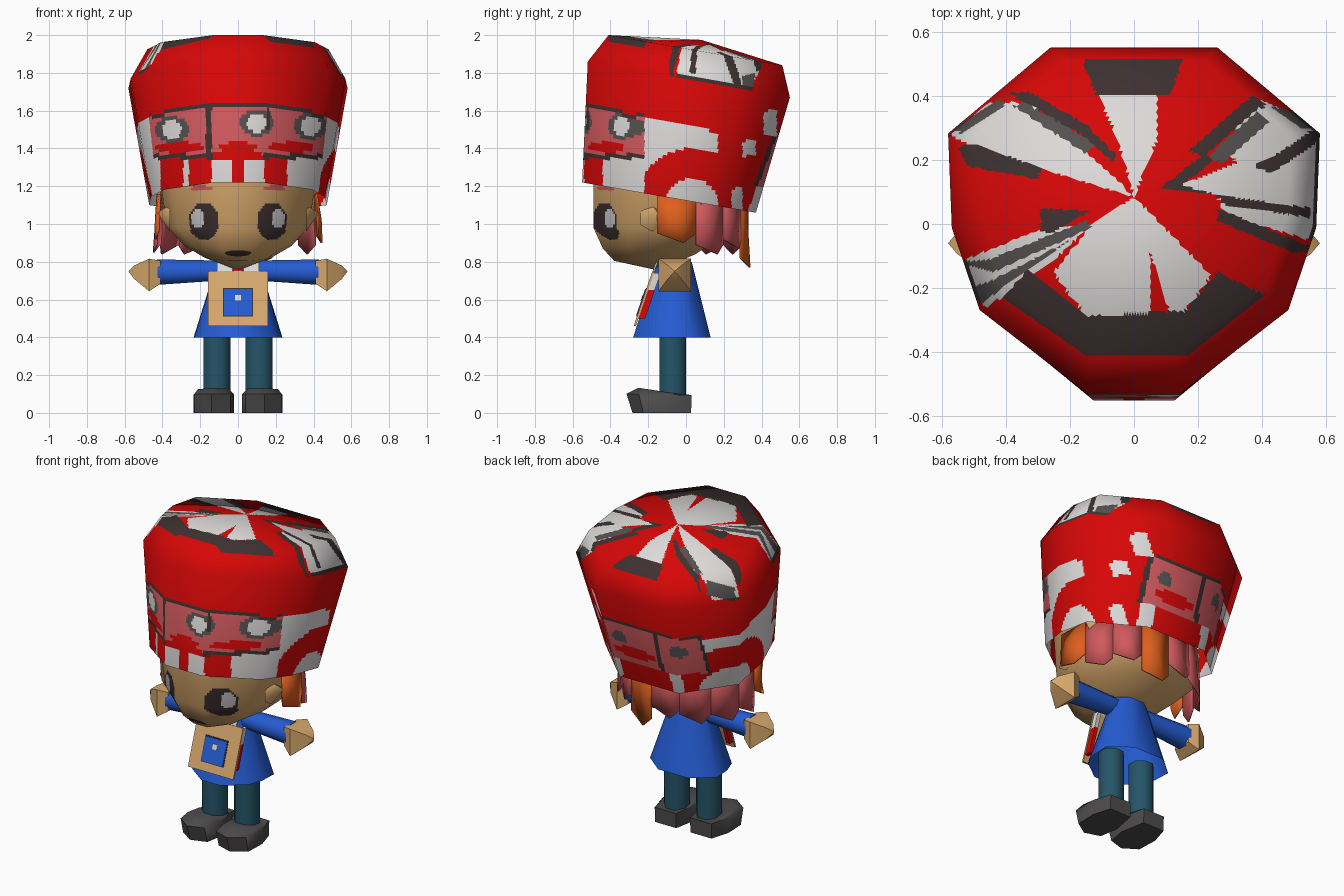
import bpy, bmesh, math
from mathutils import Vector

if "Cube" in bpy.data.objects:
    bpy.data.objects.remove(bpy.data.objects["Cube"])

COLOURS = {
    "red": (0.68, 0.002, 0.002), "white": (0.73, 0.70, 0.70), "dark": (0.048, 0.03, 0.03),
    "grey": (0.09, 0.08, 0.08), "pink": (0.63, 0.10, 0.11), "orange": (0.73, 0.115, 0.013),
    "skin": (0.68, 0.39, 0.15), "blue": (0.018, 0.107, 0.65), "teal": (0.018, 0.09, 0.14),
    "shoe_grey": (0.075, 0.07, 0.07)}
NAMES = list(COLOURS)
for n, c in COLOURS.items():
    bpy.data.materials.new(n).diffuse_color = (*c, 1)


def finish(name, bm, colour, paint=None, angle=50):
    """Turn a bmesh into an object, in one colour or painted by a rule."""
    bmesh.ops.recalc_face_normals(bm, faces=bm.faces)
    used = NAMES if paint else [colour]
    if paint:
        for f in bm.faces:
            f.material_index = NAMES.index(paint(*f.calc_center_median()))
    me = bpy.data.meshes.new(name)
    bm.to_mesh(me)
    bm.free()
    ob = bpy.data.objects.new(name, me)
    bpy.context.collection.objects.link(ob)
    for n in used:
        me.materials.append(bpy.data.materials[n])
    bpy.ops.object.select_all(action='DESELECT')
    ob.select_set(True)
    bpy.context.view_layer.objects.active = ob
    bpy.ops.object.shade_smooth_by_angle(angle=math.radians(angle))
    return ob


def loft(name, rings, colour, paint=None, cuts=0, apex=None, angle=50, cap=True):
    bm = bmesh.new()
    vs = [[bm.verts.new(p) for p in r] for r in rings]
    n = len(vs[0])
    for a, b in zip(vs, vs[1:]):
        for i in range(n):
            bm.faces.new((a[i], a[(i + 1) % n], b[(i + 1) % n], b[i]))
    if apex:
        top = bm.verts.new(apex)
        for i in range(n):
            bm.faces.new((vs[-1][i], vs[-1][(i + 1) % n], top))
    else:
        bm.faces.new(vs[-1])
    if cuts:
        bmesh.ops.subdivide_edges(bm, edges=bm.edges[:], cuts=cuts, use_grid_fill=True)
    if cap:
        bmesh.ops.holes_fill(bm, edges=[e for e in bm.edges if e.is_boundary], sides=0)
    return finish(name, bm, colour, paint, angle)


def painted_loft(name, rings, paint, cuts, apex):
    """Finely divided loft for painting, shaded as smoothly as its coarse form."""
    coarse = loft("coarse_form", rings, "red", apex=apex, angle=180, cap=False)
    ob = loft(name, rings, "red", paint, cuts, apex, 180, False)
    mod = ob.modifiers.new("soft_shading", 'DATA_TRANSFER')
    mod.object = coarse
    mod.use_loop_data = True
    mod.data_types_loops = {'CUSTOM_NORMAL'}
    mod.loop_mapping = 'POLYINTERP_NEAREST'
    bpy.ops.object.modifier_apply(modifier=mod.name)
    bpy.data.objects.remove(coarse)


HALF = [(0.27, -1), (0.83, -0.53), (0.98, -0.05), (1, 0.5), (0.45, 1)]
SHAPE = HALF + [(-x, y) for x, y in reversed(HALF)]


def ring(yf, zf, yb, zb, w):
    """Ten-sided ring from a front point to a back point, half width w."""
    return [(x * w, yf + (yb - yf) * (y + 1) / 2, zf + (zb - zf) * (y + 1) / 2) for x, y in SHAPE]


def round_ring(c, r, axis, n=8):
    out = []
    for i in range(n):
        a = 2 * math.pi * (i + 0.5) / n
        u, v = r * math.cos(a), r * math.sin(a)
        out.append(Vector(c) + Vector((0, u, v) if axis == 'x' else (u, v, 0)))
    return out


def inside(x, y, poly):
    hit = False
    for (x1, y1), (x2, y2) in zip(poly, poly[1:] + poly[:1]):
        if (y1 > y) != (y2 > y) and x < x1 + (y - y1) * (x2 - x1) / (y2 - y1):
            hit = not hit
    return hit


def oval(x, z, cx, cz, rx, rz):
    return ((x - cx) / rx) ** 2 + ((z - cz) / rz) ** 2 < 1


# crown markings, in plan
CROWN_DARK = [
    [(-.41, -.23), (-.33, -.14), (-.15, -.29), (.16, -.27), (.26, -.15), (.41, -.22), (.17, -.41), (-.15, -.41)],
    [(-.16, .515), (.155, .515), (.11, .4), (-.12, .4)],
    [(-.4, .41), (-.32, .41), (-.15, .31), (-.05, .21), (-.07, .2), (-.15, .27), (-.33, .375)],
    [(-.55, .24), (-.5, .25), (-.29, .175), (-.3, .14), (-.52, .18)],
    [(-.29, .05), (-.14, .04), (-.26, -.03), (-.29, -.02)],
    [(.17, .23), (.37, .4), (.42, .37), (.39, .36), (.22, .21)],
    [(.37, .18), (.45, .22), (.58, .31), (.58, .26), (.43, .16)],
    [(.26, .09), (.55, .05), (.55, .02), (.28, .06)],
    [(.26, .01), (.5, -.09), (.57, -.08), (.5, -.05), (.26, .05)],
    [(.08, .11), (.22, .22), (.25, .2), (.15, .12), (.26, .09)]]
CROWN_GREY = [
    [(-.38, .37), (-.34, .38), (-.12, .25), (-.15, .22)],
    [(.22, .2), (.38, .35), (.42, .32), (.28, .19)],
    [(-.55, -.12), (-.45, -.11), (-.15, .01), (-.13, -.01), (-.44, -.15)],
    [(-.52, -.2), (-.45, -.18), (-.2, -.05), (-.48, -.25)],
    [(.42, .37), (.5, .35), (.58, .29), (.52, .3)],
    [(-.56, .3), (-.42, .39), (-.4, .37), (-.54, .28)]]
CROWN_WHITE = [
    [(-.11, .4), (.075, .4), (.075, .27), (0, .085), (-.05, .26)],
    [(0, .085), (.24, -.16), (.16, -.27), (.11, -.27), (.05, -.09), (.05, -.28), (-.15, -.29), (-.25, -.15), (-.13, 0)],
    [(-.58, .28), (-.45, .38), (-.33, .38), (-.13, .21), (0, .085), (-.3, .175), (-.52, .25)],
    [(-.13, 0), (-.27, -.13), (-.46, -.26), (-.56, -.18), (-.55, -.12), (-.3, -.02)],
    [(.14, .12), (.32, .19), (.28, .25), (.39, .39), (.59, .3), (.58, -.06), (.28, .03), (.26, .09)]]


def hat_paint(x, y, z):
    low = 1.768 - 0.178 * y
    if z > low:  # crown
        for polys, colour in ((CROWN_DARK, "dark"), (CROWN_GREY, "grey"), (CROWN_WHITE, "white")):
            if any(inside(x, y, p) for p in polys):
                return "dark" if z < low + .018 else colour
        return "red"
    ax = abs(x)
    if y < -0.22:  # goggles and brow band on the front
        top = 1.64 - 0.2 * max(0, ax - 0.17)
        if 1.37 < z < top:
            if z > top - 0.02 or abs(x + 0.155) < 0.015 or (abs(x - .16) < .008 and z > 1.5):
                return "dark"
            for cx, cz in ((-.35, 1.5), (.1, 1.535), (.385, 1.52)):
                if oval(x, z, cx, cz, .052, .05):
                    return "white"
                if oval(x, z, cx, cz, .09, .07):
                    return "grey"
            for cx, w in ((-.31, .13), (.0, .1), (.28, .12)):
                if oval(x, z, cx, 1.405, w, .03):
                    return "red"
            return "pink"
        if z <= 1.37:
            if ax > 0.13 and z > 1.345:
                return "dark"
            if .03 < ax < .14 and z < 1.34 or ax > .26 and (x > 0 or ax < .29 or ax > .41):
                return "white"
        return "red"
    if y > 0.25 and -0.37 < x < 0.28 and 1.2 < z < 1.47:  # rear goggle panel
        if z > 1.455 or x > 0.255 or x < -0.355 or abs(x + .12) < .015:
            return "dark"
        if oval(x, z, .15, 1.36, .05, .04) or oval(x, z, -.25, 1.36, .05, .04):
            return "grey"
        return "red" if oval(x, z, .06, 1.27, .15, .035) else "pink"
    if y > .3 and z <= 1.2 and (.18 < x < .26 or -.24 < x < -.17):
        return "white"
    # side arches
    s = 0 if x > 0 else 0.13
    d = math.hypot(y - s - 0.03, z - 1.1)
    if (y < 0.17 or x < -.3) and z < 1.57 - 0.22 * (y + 0.22) and not 0.14 < d < 0.3:
        return "white"
    if x > 0 and any(a < y < b and c < z < e for a, b, c, e in
                     ((.41, .48, 1.47, 1.6), (.3, .37, 1.36, 1.44), (.24, .3, 1.08, 1.19))):
        return "white"
    return "red"


def face_paint(x, y, z):
    if y < -0.2:
        ax = abs(x)
        if oval(ax, z, .215, 1.03, .035, .05):
            return "white"
        if oval(ax, z, .18, 1.015, .08, .1) or oval(ax, z, 0, .845, .07, .016):
            return "dark"
        if oval(ax, z, .19, 1.19, .06, .013):
            return "pink"
    return "skin"


painted_loft("hat", [ring(-.55, 1.22, .37, 1.06, .47), ring(-.52, 1.86, .55, 1.67, .58),
                     ring(-.41, 2.0, .51, 1.84, .49)], hat_paint, 31, (0, .08, 1.975))
painted_loft("head", [ring(-.49, 1.27, .29, 1.2, .42), ring(-.49, .98, .25, 1.0, .385),
                      ring(-.44, .87, .14, .9, .29), ring(-.38, .805, .05, .84, .18)],
             face_paint, 19, (0, -.15, .755))

# ragged locks of hair hanging from the hat rim
LOCKS = [(-12, 18, .90, "orange"), (18, 42, .84, "pink"), (42, 65, .87, "pink"), (65, 88, .77, "orange"),
         (88, 112, .86, "pink"), (112, 137, .84, "pink"), (137, 162, .84, "pink"),
         (162, 180, .85, "pink"), (180, 194, .92, "orange")]


def hair_point(deg, z, k):
    a = math.radians(deg)
    return (.435 * k * math.cos(a), -.07 + .4 * k * math.sin(a), z)


for i, (a, b, tip, colour) in enumerate(LOCKS):
    bm = bmesh.new()
    m, low = (a + b) / 2, tip + 0.05
    pts = [hair_point(a, 1.16, .99), hair_point(b, 1.16, .99), hair_point(b, low, 1.0),
           hair_point(m + 5, tip, 1.04), hair_point(a, low, 1.0)]
    v = [bm.verts.new(p) for p in pts]
    mid = bm.verts.new(hair_point(m, 1.02, 1.02))
    for j in range(5):
        bm.faces.new((v[j], v[(j + 1) % 5], mid))
    ob = finish(f"hair_lock_{i + 1}", bm, colour)
    sol = ob.modifiers.new("thickness", 'SOLIDIFY')
    sol.thickness = 0.01

# coat, neck and collar
loft("coat", [ring(-.28, .4, .13, .4, .235), ring(-.15, .8, .03, .8, .11)], "blue", angle=70, cap=False)
loft("neck", [round_ring((0, -.08, .74), .07, 'z'), round_ring((0, -.1, .84), .07, 'z')], "skin")


def plate(name, x, z0, z1, off, thick, colour, cx=0):
    """Flat panel leaning on the front of the coat."""
    y = lambda z: -.265 + (z - .46) * .34 - off
    loft(name, [[(cx + sx * x, y(z) - d, z) for sx, z in ((-1, z0), (1, z0), (1, z1), (-1, z1))]
                for d in (0, thick)], colour, angle=20)


plate("chest_panel", .16, .46, .75, .0, .012, "skin")
plate("panel_border", .08, .51, .66, .012, .003, "dark")
plate("panel_square", .075, .515, .655, .015, .003, "blue")
plate("panel_dot", .016, .595, .625, .018, .003, "white")
plate("tie", .025, .72, .8, .002, .008, "red")
for s in (-1, 1):
    plate("collar", .04, .74, .81, .0, .009, "white", s * .07)
    plate("lower_strap", .012, .5, .65, -.035, .035, "red", s * .145)
    plate("upper_strap", .012, .65, .74, -.035, .035, "white", s * .145)

# arms, legs and shoes on both sides
for s, side in ((1, "right"), (-1, "left")):
    loft(side + "_sleeve", [round_ring((s * .05, -.06, .755), .055, 'x'),
                            round_ring((s * .43, -.06, .745), .073, 'x')], "blue")
    loft(side + "_hand", [round_ring((s * .41, -.06, .745), .085, 'x', 4),
                          round_ring((s * .47, -.06, .73), .122, 'x', 4),
                          round_ring((s * .55, -.06, .745), .05, 'x', 4)], "skin", apex=(s * .58, -.06, .75))
    loft(side + "_ear", [round_ring((s * .36, -.18, 1.03), .07, 'x', 6)], "skin", apex=(s * .43, -.15, 1.06))
    loft(side + "_leg", [round_ring((s * .112, -.07, .08), .077, 'z'),
                         round_ring((s * .112, -.07, .44), .077, 'z')], "teal")
    plan = [(.05, .03), (.02, -.15), (.04, -.28), (.14, -.315), (.23, -.25), (.235, -.1), (.2, .03)]
    loft(side + "_shoe", [[(s * x, y * .9, 0) for x, y in plan],
                          [(s * x, y, .095 - .02 * y) for x, y in plan],
                          [(s * (.12 + (x - .12) * .85), y * .8, .095 - .12 * y) for x, y in plan]], "shoe_grey")

for m in bpy.data.materials:
    if m.users and not m.is_grease_pencil:
        m.use_nodes = True
        m.node_tree.nodes["Principled BSDF"].inputs["Base Color"].default_value = m.diffuse_color
